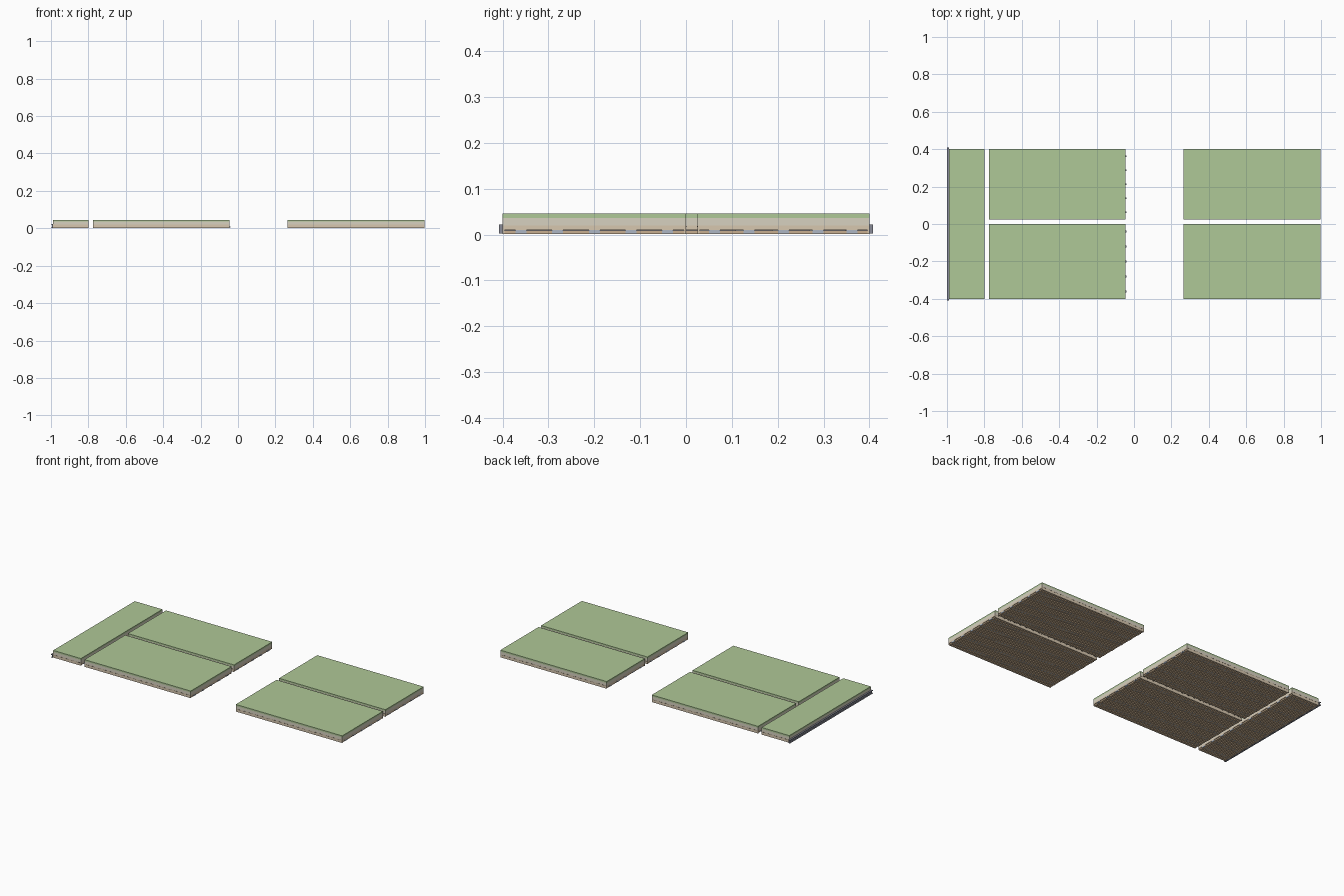
import bpy, bmesh

if "Cube" in bpy.data.objects:
    bpy.data.objects.remove(bpy.data.objects["Cube"])


def material(name, rgb):
    m = bpy.data.materials.new(name)
    m.diffuse_color = (*rgb, 1)
    m.use_nodes = True
    m.node_tree.nodes["Principled BSDF"].inputs["Base Color"].default_value = m.diffuse_color
    return m


GREEN = material("green topping", (0.43, 0.58, 0.31))
BEIGE = material("pale beige core", (0.68, 0.64, 0.53))
PEACH = material("warm beige layer", (0.68, 0.57, 0.43))
TAN = material("tan bars", (0.58, 0.43, 0.28))
BLUE = material("pale blue grey ribs", (0.42, 0.47, 0.55))
BROWN = material("dark brown joints", (0.12, 0.10, 0.08))
STEEL = material("blue grey steel", (0.25, 0.26, 0.31))


def make(name, bm, mat):
    bmesh.ops.recalc_face_normals(bm, faces=bm.faces)
    me = bpy.data.meshes.new(name)
    bm.to_mesh(me)
    bm.free()
    me.materials.append(mat)
    ob = bpy.data.objects.new(name, me)
    bpy.context.collection.objects.link(ob)
    return ob


def add_box(bm, x0, x1, y0, y1, z0, z1):
    vs = bmesh.ops.create_cube(bm, size=1)["verts"]
    for v in vs:
        v.co = ((x0 + x1) / 2 + v.co.x * (x1 - x0),
                (y0 + y1) / 2 + v.co.y * (y1 - y0),
                (z0 + z1) / 2 + v.co.z * (z1 - z0))


def box(name, mat, *size):
    bm = bmesh.new()
    add_box(bm, *size)
    return make(name, bm, mat)


def floor_panel(name, x0, x1, y0, y1, tips=0.0):
    # topping, core and lower layer
    box(name + "_topping", GREEN, x0, x1, y0, y1, 0.036, 0.0455)
    box(name + "_core", BEIGE, x0, x1, y0, y1, 0.020, 0.036)
    box(name + "_lower_layer", PEACH, x0, x1, y0, y1, 0.010, 0.020)
    # ribs running along x under the lower layer
    count = round((y1 - y0) / 0.08)
    pitch = (y1 - y0) / count
    centres = [y0 + pitch * (i + 0.5) for i in range(count)]
    bm = bmesh.new()
    for y in centres:
        add_box(bm, x0, x1, y - 0.012, y + 0.012, 0.002, 0.010)
    make(name + "_ribs", bm, BLUE)
    # closely spaced cross bars, just proud of the rib undersides
    n = round((x1 - x0) / 0.02)
    step = (x1 - x0) / n
    bm = bmesh.new()
    for i in range(n):
        x = x0 + step * i
        add_box(bm, x + 0.003, x + step - 0.003, y0 + 0.004, y1 - 0.004, 0.001, 0.009)
    make(name + "_cross_bars", bm, TAN)
    # long edge rails
    bm = bmesh.new()
    for y in (y0, y1 - 0.004):
        add_box(bm, x0, x1, y, y + 0.004, 0.001, 0.010)
    make(name + "_edge_rails", bm, PEACH)
    # dashed joint strips on the two long sides
    bm = bmesh.new()
    m = max(3, round((x1 - x0) / 0.04))
    dash = (x1 - x0) / m
    for i in range(m):
        x = x0 + (i + 0.2) * dash
        for y in (y0 - 0.0006, y1 - 0.0006):
            add_box(bm, x, x + 0.6 * dash, y, y + 0.0012, 0.0165, 0.0185)
    make(name + "_side_dashes", bm, BROWN)
    # rib tips past the right end
    if tips:
        bm = bmesh.new()
        for y in centres:
            add_box(bm, x1, x1 + tips, y - 0.005, y + 0.005, 0.004, 0.009)
        make(name + "_rib_tips", bm, BLUE)


floor_panel("end_strip", -0.99, -0.80, -0.40, 0.40)
for side, y0, y1 in (("front", -0.40, 0.0), ("back", 0.025, 0.40)):
    floor_panel("middle_" + side, -0.775, -0.045, y0, y1, 0.004)
    floor_panel("right_" + side, 0.265, 0.996, y0, y1)

# channel beam along the left end: web and two flanges
bm = bmesh.new()
add_box(bm, -0.994, -0.990, -0.408, 0.408, 0.002, 0.022)
for z in (0.002, 0.019):
    add_box(bm, -1.0, -0.994, -0.408, 0.408, z, z + 0.003)
make("end_channel", bm, STEEL)
